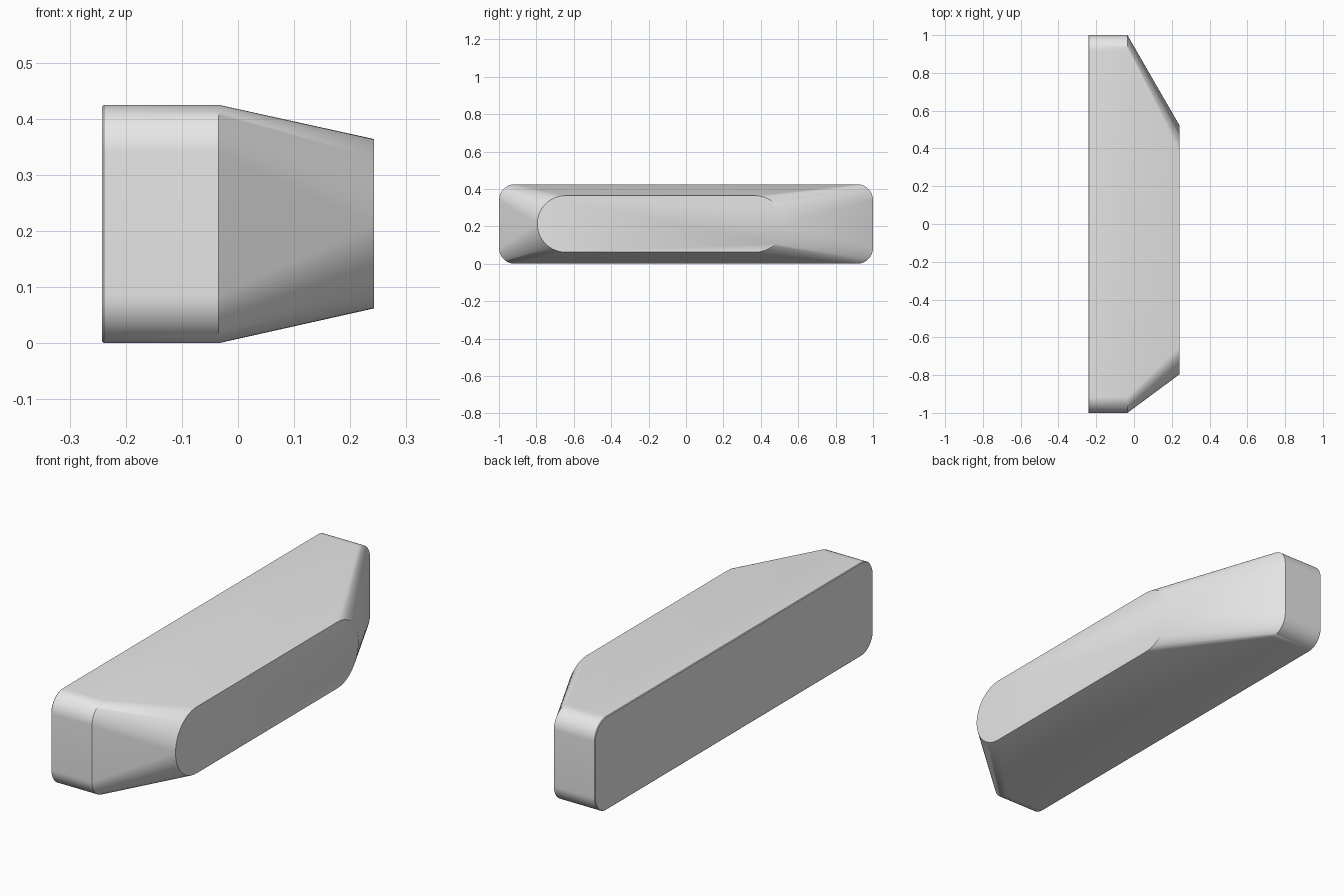
import bpy, bmesh
from math import cos, sin, pi, radians

if "Cube" in bpy.data.objects:
    bpy.data.objects.remove(bpy.data.objects["Cube"], do_unlink=True)

STEPS = 14  # segments per rounded corner


def rounded_outline(x, y0, y1, z0, z1, r):
    """Rounded rectangle in the plane x, counter-clockwise seen from +x."""
    corners = [(y1 - r, z1 - r), (y0 + r, z1 - r), (y0 + r, z0 + r), (y1 - r, z0 + r)]
    pts = []
    for quarter, (cy, cz) in enumerate(corners):
        for i in range(STEPS + 1):
            a = (quarter + i / STEPS) * pi / 2
            pts.append((x, cy + r * cos(a), cz + r * sin(a)))
    return pts


# Flat back, straight slab, then a taper to a smaller pill-shaped face
sections = [
    rounded_outline(-0.242, -0.997, 0.997, 0.003, 0.422, 0.082),
    rounded_outline(-0.239, -1.0, 1.0, 0.0, 0.425, 0.085),
    rounded_outline(-0.035, -1.0, 1.0, 0.0, 0.425, 0.085),
    rounded_outline(0.242, -0.795, 0.52, 0.062, 0.364, 0.151),
]

bm = bmesh.new()
rings = [[bm.verts.new(p) for p in s] for s in sections]
for low, high in zip(rings, rings[1:]):
    for i in range(len(low)):
        j = (i + 1) % len(low)
        bm.faces.new((low[i], low[j], high[j], high[i]))
bm.faces.new(reversed(rings[0]))
bm.faces.new(rings[-1])
bmesh.ops.remove_doubles(bm, verts=bm.verts, dist=0.0005)
bmesh.ops.recalc_face_normals(bm, faces=bm.faces)

mesh = bpy.data.meshes.new("tapered_block")
bm.to_mesh(mesh)
bm.free()
block = bpy.data.objects.new("tapered_block", mesh)
bpy.context.collection.objects.link(block)

# Single plain grey
grey = bpy.data.materials.new("light_grey")
grey.use_nodes = True
colour = (0.8, 0.8, 0.8, 1.0)
grey.diffuse_color = colour
grey.node_tree.nodes["Principled BSDF"].inputs["Base Color"].default_value = colour
mesh.materials.append(grey)

# Smooth curved sides with crisp rims
bpy.ops.object.select_all(action="DESELECT")
block.select_set(True)
bpy.context.view_layer.objects.active = block
bpy.ops.object.shade_smooth_by_angle(angle=radians(35))
